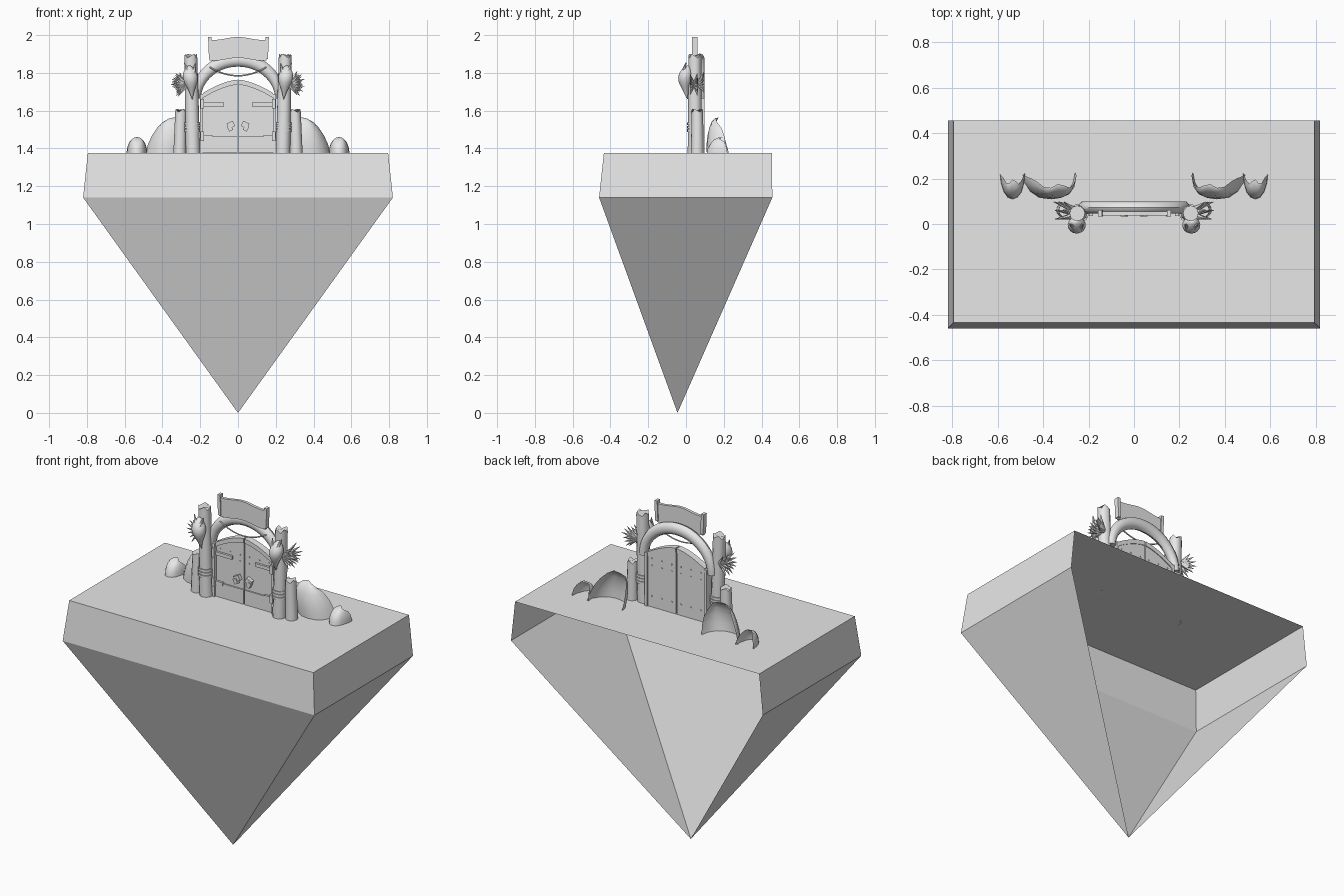
import bpy, bmesh, math, random
from mathutils import Vector, Matrix

random.seed(4)
if "Cube" in bpy.data.objects:
    bpy.data.objects.remove(bpy.data.objects["Cube"])

stone = bpy.data.materials.new("plain_grey")
stone.use_nodes = True
GREY = (0.8, 0.8, 0.8, 1)
stone.diffuse_color = GREY
stone.node_tree.nodes["Principled BSDF"].inputs["Base Color"].default_value = GREY

GROUND = 1.375
SIDES = (("left_", 1), ("right_", -1))


def finish(name, bm, smooth=False, sx=1, recalc=True):
    """Turn a bmesh into an object, mirrored across x when sx is -1."""
    if sx < 0:
        bmesh.ops.scale(bm, vec=(-1, 1, 1), verts=bm.verts)
        bmesh.ops.reverse_faces(bm, faces=bm.faces)
    if recalc:
        bmesh.ops.recalc_face_normals(bm, faces=bm.faces)
    mesh = bpy.data.meshes.new(name)
    bm.to_mesh(mesh)
    bm.free()
    mesh.materials.append(stone)
    obj = bpy.data.objects.new(name, mesh)
    bpy.context.collection.objects.link(obj)
    if smooth:
        bpy.ops.object.select_all(action='DESELECT')
        obj.select_set(True)
        bpy.context.view_layer.objects.active = obj
        bpy.ops.object.shade_smooth_by_angle(angle=math.radians(40))
    return obj


def add_box(bm, center, size, tilt=0):
    m = Matrix.Translation(center) @ Matrix.Rotation(tilt, 4, 'Y') @ Matrix.Diagonal((*size, 1))
    bmesh.ops.create_cube(bm, size=1, matrix=m)


def add_prism(bm, outline, y0, y1):
    """Extrude an outline in x and z from y0 to y1."""
    face = bm.faces.new([bm.verts.new((x, y0, z)) for x, z in outline])
    out = bmesh.ops.extrude_face_region(bm, geom=[face])
    verts = [v for v in out["geom"] if isinstance(v, bmesh.types.BMVert)]
    bmesh.ops.translate(bm, vec=(0, y1 - y0, 0), verts=verts)


def add_rod(bm, a, b, r0, r1, sides=10):
    a, b = Vector(a), Vector(b)
    m = Matrix.Translation((a + b) / 2) @ (b - a).to_track_quat('Z', 'Y').to_matrix().to_4x4()
    return bmesh.ops.create_cone(bm, cap_ends=True, segments=sides, radius1=r0,
                                 radius2=r1, depth=(b - a).length, matrix=m)["verts"]


# Floating island: a skirt and a point below it, open at the back
bm = bmesh.new()
top = [bm.verts.new((x, y, GROUND)) for x, y in
       ((-0.795, 0.455), (-0.795, -0.435), (0.795, -0.435), (0.795, 0.455))]
rim = [bm.verts.new((x, y, 1.14)) for x, y in
       ((-0.82, 0.457), (-0.82, -0.46), (0.82, -0.46), (0.82, 0.457))]
apex = bm.verts.new((0, -0.045, 0))
bm.faces.new(top)
for i in range(3):
    bm.faces.new((top[i], rim[i], rim[i + 1], top[i + 1]))
    bm.faces.new((rim[i], apex, rim[i + 1]))
finish("island", bm, recalc=False)


# Boulders: leaning half shells, open at the back
def boulder(name, sx, cx, width, depth, height, lean, skew):
    bm = bmesh.new()
    bmesh.ops.create_uvsphere(bm, u_segments=16, v_segments=12, radius=1)
    for axis in ((0, 1, 0), (0, 0, -1)):
        bmesh.ops.bisect_plane(bm, geom=bm.verts[:] + bm.edges[:] + bm.faces[:],
                               plane_co=(0, 0, 0), plane_no=axis, clear_outer=True)
    for v in bm.verts:
        x, y, z = v.co
        ripple = 0.012 * math.sin(7 * x + 2) * (1 + y)
        v.co = (cx + width * x - skew * z,
                0.215 + depth * y * (1 - 0.3 * z) - lean * z + ripple,
                GROUND + height * z)
    finish(name, bm, True, sx)


for side, s in SIDES:
    boulder(side + "large_boulder", s, 0.375, 0.115, 0.105, 0.19, 0.05, 0.04)
    boulder(side + "small_boulder", s, 0.535, 0.055, 0.105, 0.085, 0.03, 0.0)


# Wooden posts with broken tops and rope bands
def post(name, sx, a, b, r0, r1, jag):
    bm = bmesh.new()
    verts = add_rod(bm, a, b, r0, r1, 12)
    for i, v in enumerate(v for v in verts if v.co.z > (a[2] + b[2]) / 2):
        v.co.z += jag * math.sin(i * 2.1)
    finish(name, bm, True, sx)


for side, s in SIDES:
    post(side + "tall_post", s, (0.238, 0.047, GROUND), (0.25, 0.047, 1.89), 0.038, 0.034, 0.012)
    post(side + "short_post", s, (0.308, 0.06, GROUND), (0.302, 0.06, 1.60), 0.034, 0.03, 0.01)
    bm = bmesh.new()
    for z in (1.495, 1.513, 1.531):
        add_rod(bm, (0.241, 0.047, z - 0.007), (0.241, 0.047, z + 0.007), 0.042, 0.042, 14)
    finish(side + "rope_bands", bm, True, s)

    # Carved head on the front of each post
    bm = bmesh.new()
    bmesh.ops.create_icosphere(bm, subdivisions=3, radius=1)
    for v in bm.verts:
        x, y, z = v.co
        taper = 0.62 + 0.38 * math.sin(2.2 * z + 0.5)
        v.co = (0.25 + 0.043 * x * taper + 0.008 * z,
                -0.006 + 0.04 * y * taper + 0.015 * z * z,
                1.75 + 0.09 * z)
    add_rod(bm, (0.262, -0.015, 1.80), (0.285, 0.0, 1.855), 0.014, 0.002, 6)
    add_rod(bm, (0.235, -0.015, 1.80), (0.225, 0.0, 1.85), 0.012, 0.002, 6)
    finish(side + "carved_head", bm, True, s)

    # Tuft of spikes fanning outward
    bm = bmesh.new()
    for row in range(3):
        for i in range(6):
            angle = math.radians(-55 + 20 * i + 7 * row)
            reach = 0.065 + 0.02 * random.random()
            base = Vector((0.272, 0.035 + 0.016 * row, 1.74))
            tip = base + Vector((reach * math.cos(angle), 0.022 * (row - 0.6),
                                 reach * math.sin(angle)))
            add_rod(bm, base, tip, 0.015, 0.001, 5)
    finish(side + "spike_tuft", bm, False, s)


# Curved arch over the gate, thickest at the crown
bm = bmesh.new()
STEPS, RING = 28, 10
rings = []
for i in range(STEPS + 1):
    t = math.pi * i / STEPS
    c, n = math.cos(t), math.sin(t)
    half = 0.024 + 0.011 * n
    ring = []
    for k in range(RING):
        a = 2 * math.pi * k / RING
        r = half * math.cos(a)
        ring.append(bm.verts.new(((0.222 + r) * c, 0.073 + 0.027 * math.sin(a),
                                  1.665 + (0.203 + r) * n)))
    rings.append(ring)
for p, q in zip(rings, rings[1:]):
    for k in range(RING):
        bm.faces.new((p[k], p[k - 1], q[k - 1], q[k]))
for end in (rings[0], rings[-1]):
    bm.faces.new(end)
finish("arch", bm, True)

# Sagging rope under the arch
bm = bmesh.new()
points = [(0.15 * u, 0.045, 1.785 + 0.045 * u * u) for u in (i / 6 for i in range(-6, 7))]
for p, q in zip(points, points[1:]):
    add_rod(bm, p, q, 0.004, 0.004, 6)
finish("hanging_rope", bm, True)

# Wavy sign board with end battens
bm = bmesh.new()
xs = [-0.15 + 0.025 * i for i in range(13)]
wave = [0.008 * math.cos(x * 24) for x in xs]
outline = [(x, 1.872 + w) for x, w in zip(xs, wave)]
outline += [(x, 1.982 + w) for x, w in zip(xs[::-1], wave[::-1])]
add_prism(bm, outline, 0.038, 0.055)
for x in (-0.147, 0.152):
    add_box(bm, (x, 0.047, 1.932), (0.018, 0.028, 0.118), 0.04 if x > 0 else -0.04)
finish("sign_board", bm)


# Double doors with arched tops, trim, hinges, handles and rivets
def door_top(x):
    return 1.76 - 0.07 * (abs(x) / 0.185) ** 1.6


for side, s in SIDES:
    xs = [0.003 + 0.182 * i / 8 for i in range(9)]
    bm = bmesh.new()
    add_prism(bm, [(0.003, GROUND), (0.185, GROUND)] + [(x, door_top(x)) for x in xs[::-1]],
              0.062, 0.09)
    finish(side + "door", bm, False, s)

    bm = bmesh.new()
    add_prism(bm, [(x, door_top(x) - 0.022) for x in xs]
              + [(x, door_top(x) + 0.004) for x in xs[::-1]], 0.054, 0.094)
    add_box(bm, (0.094, 0.058, 1.42), (0.182, 0.008, 0.085))
    add_box(bm, (0.193, 0.072, 1.532), (0.016, 0.05, 0.314))
    finish(side + "door_trim", bm, False, s)

    bm = bmesh.new()
    for z, length in ((1.632, 0.11), (1.46, 0.05)):
        add_box(bm, (0.185 - length / 2, 0.055, z), (length, 0.012, 0.02))
        add_box(bm, (0.19, 0.045, z + 0.005), (0.018, 0.018, 0.05))
    finish(side + "hinges", bm, False, s)

    bm = bmesh.new()
    add_box(bm, (0.038, 0.05, 1.525), (0.036, 0.022, 0.03), 0.45)
    add_box(bm, (0.043, 0.044, 1.508), (0.022, 0.02, 0.03), 0.45)
    finish(side + "handle", bm, False, s)

    bm = bmesh.new()
    for x in (0.03, 0.095, 0.16):
        for z in (1.44, 1.62, 1.66):
            add_box(bm, (x, 0.076, z), (0.008, 0.036, 0.008), 0.78)
    finish(side + "rivets", bm, False, s)
